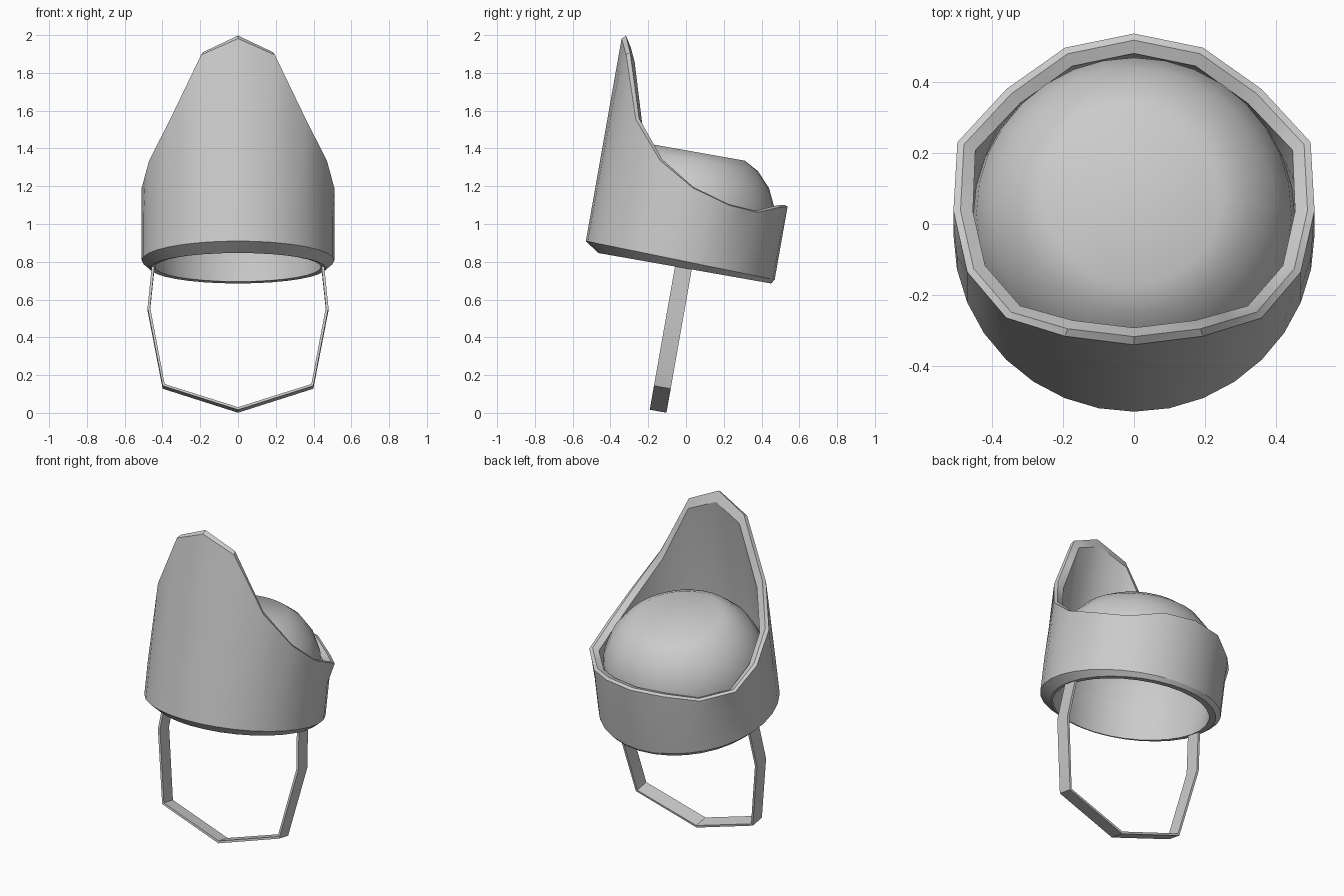
import bpy, bmesh, math
from mathutils import Matrix, Vector

if "Cube" in bpy.data.objects:
    bpy.data.objects.remove(bpy.data.objects["Cube"])

TILT = Matrix.Rotation(math.radians(-10), 4, 'X')   # whole hat leans back
CY = -0.17                                          # hat axis before tilting
N = 32

grey = bpy.data.materials.new("light grey")
grey.diffuse_color = (0.6, 0.6, 0.6, 1)
grey.use_nodes = True
grey.node_tree.nodes["Principled BSDF"].inputs["Base Color"].default_value = grey.diffuse_color


def make_object(name, bm, angle):
    bmesh.ops.recalc_face_normals(bm, faces=bm.faces)
    bm.transform(TILT)
    me = bpy.data.meshes.new(name)
    bm.to_mesh(me)
    bm.free()
    me.materials.append(grey)
    ob = bpy.data.objects.new(name, me)
    bpy.context.collection.objects.link(ob)
    bpy.ops.object.select_all(action='DESELECT')
    ob.select_set(True)
    bpy.context.view_layer.objects.active = ob
    bpy.ops.object.shade_smooth_by_angle(angle=math.radians(angle))
    return ob


def loft(rings, closed=False, cap=False):
    bm = bmesh.new()
    vs = [[bm.verts.new(p) for p in r] for r in rings]
    n = len(rings[0])
    pairs = list(zip(vs, vs[1:])) + ([(vs[-1], vs[0])] if closed else [])
    for a, b in pairs:
        for i in range(n):
            j = (i + 1) % n
            bm.faces.new((a[i], a[j], b[j], b[i]))
    if cap:
        bm.faces.new(vs[-1])
    return bm


def point(i, r, z, cy=CY, n=N):
    a = 2 * math.pi * i / n          # 0 = front
    return Vector((r * math.sin(a), cy - r * math.cos(a), z))


def ring(r, z, cy=CY):
    return [point(i, r, z(i) if callable(z) else z, cy) for i in range(N)]


# Rim heights from the front peak round to the back (half of 16 sides)
HEIGHT = [1.912, 1.828, 1.495, 1.30, 1.185, 1.128, 1.118, 1.165, 1.175]


def rim(r, drop):
    pts = []
    for k in range(16):
        s = min(k, 16 - k)
        bulge = 0.03 if s == 5 else 0
        front = max(0, 1 - s / 4)
        pts.append(point(k, r + bulge, HEIGHT[s] - drop * (0.3 + 0.7 * front), n=16))
    out = []
    for k in range(16):
        out += [pts[k], (pts[k] + pts[(k + 1) % 16]) / 2]
    return out


def chamfer_height(i):
    return 0.79 - 0.014 * math.cos(2 * math.pi * i / N) * -1


# Hat shell with a tall front, bevelled rim and chamfered lower edge
shell = loft([
    ring(0.51, chamfer_height),
    ring(0.51, 1.0),
    rim(0.51, 0.02),
    rim(0.49, 0.0),
    rim(0.455, 0.055),
    ring(0.46, 1.0),
    ring(0.44, 0.755, -0.16),
    ring(0.465, 0.753, -0.14),
], closed=True)
make_object("hat_shell", shell, 30)

# Rounded crown inside the shell
dome = loft([ring(r, z) for r, z in [
    (0.456, 0.98), (0.455, 1.07), (0.445, 1.146), (0.396, 1.249),
    (0.322, 1.327), (0.244, 1.369)]], cap=True)
make_object("crown", dome, 45)

# Chin strap: flat band swept along a faceted U
half = [(0.462, 0.82), (0.456, 0.757), (0.479, 0.532), (0.399, 0.112)]
path = half + [(0, -0.017)] + [(-x, z) for x, z in reversed(half)]
centre = Vector((0, 0.45))
sections = []
for i, p in enumerate(path):
    p = Vector(p)
    a = Vector(path[max(i - 1, 0)])
    b = Vector(path[min(i + 1, len(path) - 1)])
    t = (b - a).normalized()
    inward = Vector((t.y, -t.x))
    if inward.dot(centre - p) < 0:
        inward = -inward
    q = p + inward * 0.014
    sections.append([Vector((c.x, y, c.y)) for c, y in
                     ((p, -0.192), (p, -0.102), (q, -0.102), (q, -0.192))])
strap = loft(sections, cap=True)
make_object("chin_strap", strap, 20)
